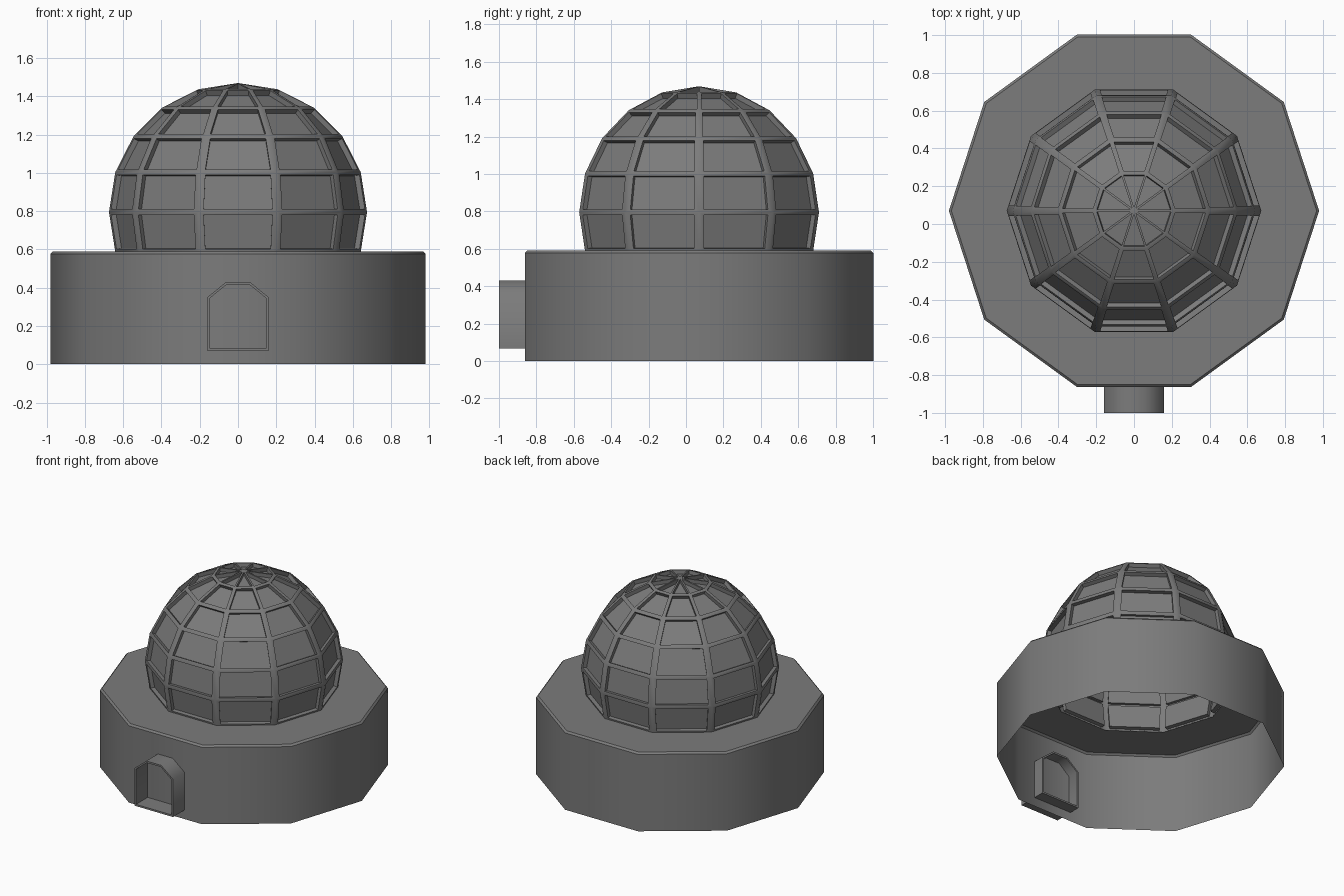
import bpy, bmesh, math
from mathutils import Vector

if "Cube" in bpy.data.objects:
    bpy.data.objects.remove(bpy.data.objects["Cube"])

SIDES = 10
CY = 0.07          # the round parts sit slightly behind the entrance

grey = bpy.data.materials.new("dark_grey")
grey.diffuse_color = (0.2, 0.2, 0.2, 1)
grey.use_nodes = True
grey.node_tree.nodes["Principled BSDF"].inputs["Base Color"].default_value = grey.diffuse_color


def finish(bm, name, smooth_angle):
    bmesh.ops.remove_doubles(bm, verts=bm.verts, dist=1e-5)
    me = bpy.data.meshes.new(name)
    bm.to_mesh(me)
    bm.free()
    me.materials.append(grey)
    ob = bpy.data.objects.new(name, me)
    bpy.context.collection.objects.link(ob)
    bpy.ops.object.select_all(action='DESELECT')
    ob.select_set(True)
    bpy.context.view_layer.objects.active = ob
    bpy.ops.object.shade_smooth_by_angle(angle=math.radians(smooth_angle))
    return ob


def lathe(profile):
    """Ten-sided revolve of (radius, z) points around the centre axis."""
    bm = bmesh.new()
    rings = [[bm.verts.new((r * math.cos(math.tau * i / SIDES),
                            CY + r * math.sin(math.tau * i / SIDES), z))
              for i in range(SIDES)] for r, z in profile]
    for a, b in zip(rings, rings[1:]):
        for i in range(SIDES):
            j = (i + 1) % SIDES
            bm.faces.new((a[i], a[j], b[j], b[i]))
    bmesh.ops.remove_doubles(bm, verts=bm.verts, dist=1e-5)
    return bm


# Hollow ten-sided base with a bevelled rim and an opening under the dome
R, CZ = 0.674, 0.795
low = math.radians(-18)
finish(lathe([(0.98, 0), (0.98, 0.577), (0.967, 0.59),
              (R * math.cos(low), 0.59)]), "base", 40)

# Dome: sphere section whose panes are shrunk and pushed inwards
angles = [math.radians(a) for a in range(-18, 91, 18)]
bm = lathe([(R * math.cos(a), CZ + R * math.sin(a)) for a in angles])
bm.normal_update()
panes = list(bm.faces)
normals = [f.normal.copy() for f in panes]
bmesh.ops.inset_individual(bm, faces=panes, thickness=0)
for f in panes:
    c = sum((v.co for v in f.verts), Vector()) / len(f.verts)
    for v in f.verts:
        v.co = c + (v.co - c) * 0.86
# second zero-width inset gives the recess walls
bmesh.ops.inset_individual(bm, faces=panes, thickness=0)
for f, n in zip(panes, normals):
    for v in f.verts:
        v.co -= n * 0.028
finish(bm, "dome", 40)


# Entrance: short arched tube passing through the front wall
def arch(t):
    half = [(0.16 - t, 0.068 + t), (0.16 - t, 0.35 - 0.4 * t), (0.062 - 0.3 * t, 0.43 - t)]
    return half + [(-x, z) for x, z in reversed(half)]


bm = bmesh.new()
loops = [[bm.verts.new((x, y, z)) for x, z in arch(t)]
         for t, y in ((0, -1), (0, -0.78), (0.013, -0.78), (0.013, -1))]
for k in range(4):
    a, b = loops[k], loops[(k + 1) % 4]
    for i in range(6):
        j = (i + 1) % 6
        bm.faces.new((a[i], a[j], b[j], b[i]))
bmesh.ops.recalc_face_normals(bm, faces=bm.faces)
finish(bm, "entrance_frame", 60)
